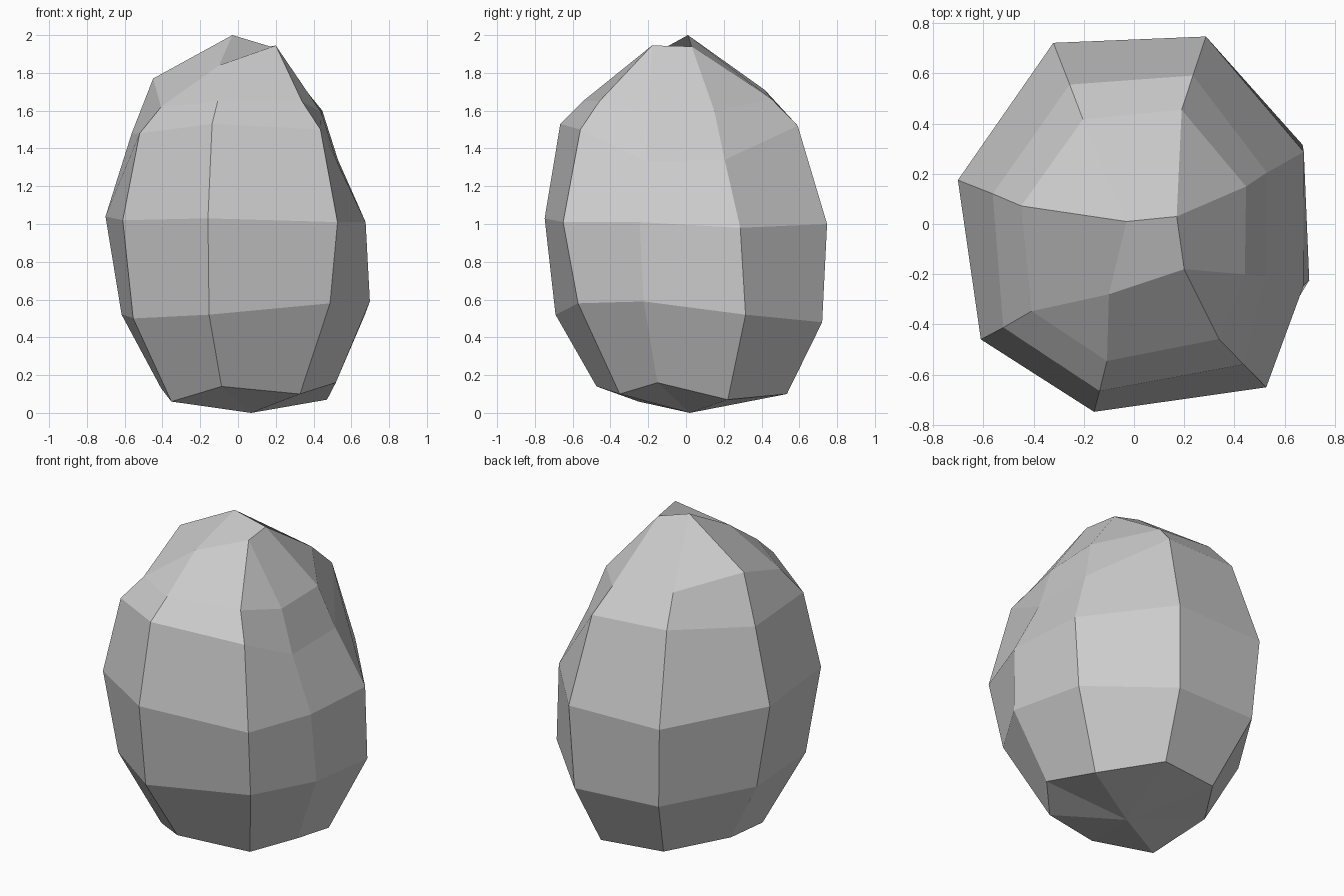
import bpy, bmesh
from math import cos, sin, radians
from mathutils import Vector

old = bpy.data.objects.get("Cube")
if old:
    bpy.data.objects.remove(old, do_unlink=True)

# Plain grey stone colour
stone_grey = bpy.data.materials.new("stone_grey")
stone_grey.use_nodes = True
colour = (0.6, 0.6, 0.6, 1)
stone_grey.diffuse_color = colour
stone_grey.node_tree.nodes["Principled BSDF"].inputs["Base Color"].default_value = colour

# The axis of the stone leans a little: one centre per ring, from the base up
axis = [(.02, .03), (0, .03), (0, 0), (0, -.02), (0, -.04)]

# Eight ribs around the stone: direction, then radius and height at each ring
ribs = [
    (23, [(.49, .07), (.73, .52), (.735, .98), (.575, 1.34), (.485, 1.6)]),
    (69, [(.54, .1), (.74, .48), (.8, 1), (.655, 1.52), (.53, 1.66)]),
    (114, [(.49, .11), (.72, .5), (.79, 1), (.63, 1.54), (.5, 1.71)]),
    (166, [(.44, .13), (.635, .52), (.723, 1.04), (.58, 1.48), (.463, 1.77)]),
    (217, [(.467, .06), (.695, .5), (.764, 1.02), (.652, 1.48), (.51, 1.62)]),
    (258, [(.515, .14), (.737, .52), (.765, 1.03), (.66, 1.53), (.517, 1.65)]),
    (309, [(.49, .1), (.774, .58), (.837, 1.01), (.694, 1.5), (.538, 1.65)]),
    (340, [(.53, .16), (.743, .59), (.719, 1.01), (.557, 1.33), (.47, 1.59)]),
]

# Four corners of the sloping cap; each one gathers two neighbouring ribs
cap = [(.17, .03, 1.94), (-.03, .01, 2), (-.1, -.28, 1.84), (.2, -.18, 1.945)]

bm = bmesh.new()


def rib_verts(angle, path):
    """Place the corners of one rib around the leaning axis."""
    a = radians(angle)
    return [bm.verts.new(Vector((cx + r * cos(a), cy + r * sin(a), z)))
            for (cx, cy), (r, z) in zip(axis, path)]


columns = [rib_verts(angle, path) for angle, path in ribs]
peak = [bm.verts.new(point) for point in cap]
base = bm.verts.new((.07, .02, 0))

for i, here in enumerate(columns):
    j = (i + 1) % len(columns)
    there = columns[j]
    # Side facets between neighbouring ribs
    for k in range(len(axis) - 1):
        bm.faces.new((here[k], there[k], there[k + 1], here[k + 1]))
    # Underside fan
    bm.faces.new((base, there[0], here[0]))
    # Shoulder facets up to the cap: triangles within a pair, quads between
    p, q = peak[i // 2], peak[j // 2]
    corners = [here[-1], there[-1], q] + ([p] if p != q else [])
    bm.faces.new(corners)

# Cap
bm.faces.new(peak)
bmesh.ops.recalc_face_normals(bm, faces=bm.faces[:])

mesh = bpy.data.meshes.new("faceted_stone")
bm.to_mesh(mesh)
bm.free()
mesh.materials.append(stone_grey)
stone = bpy.data.objects.new("faceted_stone", mesh)
bpy.context.collection.objects.link(stone)
